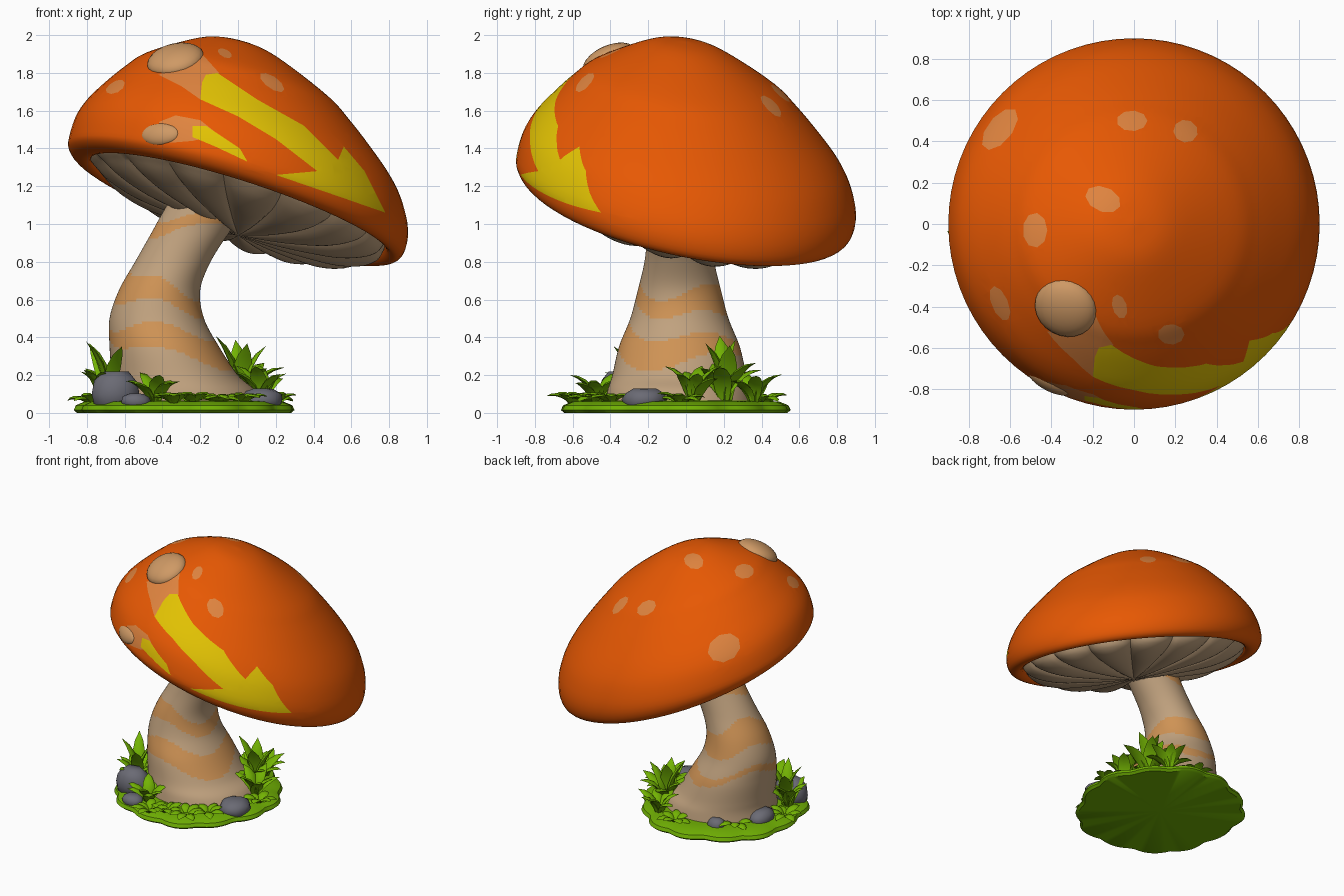
import bpy, bmesh, random
from math import sin, cos, pi, tau, atan2
from mathutils import Vector

random.seed(4)
cube = bpy.data.objects.get("Cube")
if cube:
    bpy.data.objects.remove(cube)


def material(name, rgb):
    m = bpy.data.materials.new(name)
    m.use_nodes = True
    m.diffuse_color = (*rgb, 1)
    bsdf = next(n for n in m.node_tree.nodes if n.type == 'BSDF_PRINCIPLED')
    bsdf.inputs["Base Color"].default_value = (*rgb, 1)
    bsdf.inputs["Roughness"].default_value = 0.8
    return m


ORANGE = material("cap orange", (.80, .098, .001))
YELLOW = material("arrow yellow", (.76, .54, .001))
PALE = material("spot pale orange", (.74, .23, .05))
BUMP = material("bump tan", (.62, .32, .13))
BEIGE = material("stem beige", (.53, .36, .21))
STRIPE = material("stem stripe", (.62, .29, .09))
GRASS = material("grass green", (.16, .43, .001))
LEAF = material("leaf green", (.17, .45, .001))
ROCK = material("rock grey", (.145, .145, .175))


def spline(pts, n):
    """Smooth resampling of a list of tuples."""
    pts = [Vector(p) for p in pts]
    pts = [pts[0]] + pts + [pts[-1]]
    out = []
    for a, b, c, d in zip(pts, pts[1:], pts[2:], pts[3:]):
        for i in range(n):
            t = i / n
            out.append(b + (c - a) * t / 2 + (a * 2 - b * 5 + c * 4 - d) * t * t / 2
                       + (b * 3 - a - c * 3 + d) * t ** 3 / 2)
    return out + [pts[-1]]


def add_rows(bm, rows):
    """Skin closed rings of points."""
    rings = [[bm.verts.new(p) for p in row] for row in rows]
    n = len(rings[0])
    for a, b in zip(rings, rings[1:]):
        for i in range(n):
            j = (i + 1) % n
            bm.faces.new((a[i], a[j], b[j], b[i]))


def clean(bm):
    bmesh.ops.remove_doubles(bm, verts=bm.verts[:], dist=1e-5)
    bmesh.ops.recalc_face_normals(bm, faces=bm.faces[:])


def finish(name, bm, mats, sharp=0.7):
    for f in bm.faces:
        f.smooth = True
    for e in bm.edges:
        e.smooth = e.calc_face_angle(0) < sharp
    me = bpy.data.meshes.new(name)
    bm.to_mesh(me)
    bm.free()
    for m in mats:
        me.materials.append(m)
    ob = bpy.data.objects.new(name, me)
    bpy.context.collection.objects.link(ob)


def tilt(r, a, h):
    """Place a point of the upright cap on the leaning cap."""
    s = 1 - .22 * min(max(h / .15, 0), 1)
    x, y = r * cos(a), r * sin(a)
    return Vector((x, y, 1.07 + h - s * (.315 * x + .195 * y)))


def inside(p, poly):
    hit = False
    for (ax, ay), (bx, by) in zip(poly, poly[1:] + poly[:1]):
        if (ay > p[1]) != (by > p[1]) and p[0] < ax + (p[1] - ay) * (bx - ax) / (by - ay):
            hit = not hit
    return hit


def paint(bm, poly, axis, index):
    """Cut an outline into the cap along an axis, then colour the faces inside."""
    other = 3 - axis            # second flat coordinate: z for axis 1, y for axis 2
    sign = -1 if axis == 1 else 1

    def flat(f):
        c = f.calc_center_median()
        return c.x, c[other]

    for a, b in zip(poly, poly[1:] + poly[:1]):
        near = []
        for f in bm.faces:
            u, v = flat(f)
            if (f.normal[axis] * sign > .03 and min(a[0], b[0]) - .05 < u < max(a[0], b[0]) + .05
                    and min(a[1], b[1]) - .05 < v < max(a[1], b[1]) + .05):
                near.append(f)
        geom = near + list({e for f in near for e in f.edges}) + list({v for f in near for v in f.verts})
        co, no = Vector((a[0], 0, 0)), Vector((b[1] - a[1], 0, 0))
        co[other], no[other] = a[1], a[0] - b[0]
        bmesh.ops.bisect_plane(bm, geom=geom, dist=1e-4, plane_co=co, plane_no=no.normalized())
        bm.normal_update()
    for f in bm.faces:
        if f.normal[axis] * sign > .03 and inside(flat(f), poly):
            f.material_index = index


# Cap: turned profile, leaned over, with a rolled lip
SEG = 72
ring = [tau * i / SEG for i in range(SEG)]
profile = spline([(0, .9), (.15, .88), (.3, .815), (.5, .7), (.6, .61), (.7, .505), (.8, .385),
                  (.865, .27), (.9, .13), (.88, .045), (.83, .01), (.785, .03), (.77, .09)], 4)
bm = bmesh.new()
add_rows(bm, [[tilt(p[0], a, p[1]) for a in ring] for p in profile] + [[tilt(0, 0, .12)] * SEG])
clean(bm)

# Painted spots: x, y, half width, half height, turn
for x, y, w, h, turn in [(-.65, .46, .12, .06, .9), (-.01, .5, .075, .05, 0), (.25, .45, .06, .055, -.3),
                         (-.15, .12, .09, .06, -.4), (-.48, -.03, .06, .085, 0),
                         (-.65, -.385, .04, .09, .4), (-.07, -.4, .035, .06, .3), (.18, -.535, .065, .05, 0)]:
    spot = []
    for i in range(9):
        u, v = w * cos(tau * i / 9), h * sin(tau * i / 9)
        spot.append((x + u * cos(turn) - v * sin(turn), y + u * sin(turn) + v * cos(turn)))
    paint(bm, spot, 2, 1)

# Painted tails behind the two bumps, then the arrow and the short streak
paint(bm, [(-.42, 1.79), (-.3, 1.73), (-.2, 1.66), (-.1, 1.8), (-.19, 1.9)], 1, 1)
paint(bm, [(-.42, 1.54), (-.33, 1.575), (-.2, 1.55), (-.1, 1.47), (-.24, 1.44), (-.36, 1.43)], 1, 1)
paint(bm, [(-.2, 1.66), (-.19, 1.75), (-.17, 1.79), (-.11, 1.8), (.1, 1.66), (.35, 1.52), (.53, 1.34),
           (.56, 1.41), (.67, 1.28), (.78, 1.06), (.55, 1.14), (.2, 1.26), (.42, 1.28), (.2, 1.45),
           (0, 1.57)], 1, 2)
paint(bm, [(-.24, 1.46), (-.24, 1.52), (-.17, 1.52), (.01, 1.4), (.05, 1.33), (-.12, 1.41)], 1, 2)
finish("cap", bm, [ORANGE, PALE, YELLOW])

# Gills: broad rounded folds bulging below the lip
FOLDS, STEP = 15, 12
fold_ring = [tau * i / (FOLDS * STEP) for i in range(FOLDS * STEP)]
under = spline([(.79, .07), (.755, .015), (.68, -.04), (.55, -.085), (.38, -.11), (.2, -.125), (0, -.13)], 4)
rows = [[tilt(0, 0, .1)] * len(fold_ring)]
for p in under:
    depth = .045 * min(1, p[0] / .5)
    rows.append([tilt(p[0], a, p[1] - depth * (abs(sin(FOLDS * a / 2)) ** .7 - .7)) for a in fold_ring])
bm = bmesh.new()
add_rows(bm, rows)
clean(bm)
finish("gills", bm, [BEIGE], .6)

# Raised bumps on the cap
for name, at, normal, size in [("large_bump", (-.33, -.405, 1.865), (-.25, -.45, 1), (.155, .15, .075)),
                               ("small_bump", (-.41, -.765, 1.475), (-.45, -.85, .35), (.115, .065, .04))]:
    bm = bmesh.new()
    bmesh.ops.create_uvsphere(bm, u_segments=24, v_segments=14, radius=1)
    bmesh.ops.scale(bm, vec=size, verts=bm.verts)
    bmesh.ops.rotate(bm, cent=(0, 0, 0), verts=bm.verts,
                     matrix=Vector(normal).to_track_quat('Z', 'Y').to_matrix())
    bmesh.ops.translate(bm, vec=at, verts=bm.verts)
    finish(name, bm, [BUMP])

# Stem: bent tapering tube (height, centre x, radius x, radius y)
stations = spline([(.02, -.27, .42, .4), (.12, -.29, .38, .38), (.2, -.335, .335, .355), (.35, -.39, .29, .32),
                   (.5, -.43, .25, .26), (.65, -.415, .215, .22), (.8, -.345, .2, .185),
                   (.95, -.255, .205, .17), (1.05, -.19, .215, .17), (1.16, -.12, .22, .17)], 10)
wide = [tau * i / 96 for i in range(96)]
bm = bmesh.new()
add_rows(bm, [[(-.27, -.03, .02)] * 96]
         + [[(s[1] + s[2] * cos(a), -.035 + s[3] * sin(a), s[0]) for a in wide] for s in stations]
         + [[(-.12, -.03, 1.16)] * 96])
clean(bm)

# Wavy bands: height, lean, wave, half width, swell and the side where it swells
bands = [(.38, .05, .035, .05, .03, -pi / 4), (.63, .06, .03, .07, .025, pi * .75), (1.01, -.03, .02, .03, .015, pi)]
for f in bm.faces:
    c = f.calc_center_median()
    s = min(stations, key=lambda q: abs(q[0] - c.z))
    turn = atan2((c.y + .035) / s[3], (c.x - s[1]) / s[2])
    for mid, lean, wave, half, swell, side in bands:
        if abs(c.z - mid + lean * cos(turn) - wave * sin(3 * turn)) < half + swell * cos(turn - side):
            f.material_index = 1
finish("stem", bm, [BEIGE, STRIPE])

# Grass mound with a lobed, puffy edge
bm = bmesh.new()
rows = []
for scale, z in [(0, 0), (.97, 0), (1, .015), (.98, .04), (.9, .06), (.75, .065), (0, .065)]:
    row = []
    for a in wide:
        lobe = .03 * abs(sin(6.5 * a)) + .012 * sin(5 * a + 1)
        row.append((-.29 + scale * (.56 + lobe) * cos(a), -.06 + scale * (.585 + lobe) * sin(a), z))
    rows.append(row)
add_rows(bm, rows)
clean(bm)
finish("grass_mound", bm, [GRASS])

# Rocks: lumpy balls half sunk in the grass
for i, (x, y, z, w, d, h) in enumerate([(-.65, -.36, .1, .13, .1, .14), (-.54, -.52, .06, .08, .07, .05),
                                        (.13, -.22, .07, .115, .12, .07), (-.68, .04, .07, .08, .11, .07),
                                        (-.48, .31, .06, .07, .06, .06)]):
    bm = bmesh.new()
    bmesh.ops.create_icosphere(bm, subdivisions=2, radius=1)
    for v in bm.verts:
        v.co *= random.uniform(.94, 1.05)
        v.co.z = min(v.co.z, .85)
        v.co = Vector((x + v.co.x * w, y + v.co.y * d, max(.01, z + v.co.z * h)))
    finish(f"rock_{i + 1}", bm, [ROCK], .6)


def tuft(name, x, y, count, length, width, rise, start=0.0, bend=1.3):
    """Rosette of broad pointed leaves that arch outwards."""
    bm = bmesh.new()
    for i in range(count):
        a = start + tau * i / count + random.uniform(-.2, .2)
        size = length * random.uniform(.85, 1.1)
        steep = rise + random.uniform(-.15, .2)
        out, side = Vector((cos(a), sin(a), 0)), Vector((-sin(a), cos(a), 0))
        p = Vector((x, y, .05)) + out * .015
        rows = []
        for k, w in enumerate((.5, .8, 1, .95, .65, 0)):
            e = steep - bend * k / 5
            along = out * cos(e) + Vector((0, 0, sin(e)))
            thick = along.cross(side) * width * w * .35
            rows.append([p + side * w * width, p + side * w * width * .5 + thick, p - side * w * width * .5 + thick,
                         p - side * w * width, p - thick * .5])
            p = p + along * size / 5
            p.z = max(p.z, .06)
        add_rows(bm, rows)
    clean(bm)
    finish(name, bm, [LEAF], 1.2)


# Tall tufts beside the stem
tuft("left_tuft", -.71, -.24, 8, .25, .045, 1.35)
tuft("left_tuft_core", -.69, -.24, 4, .36, .045, 1.6, .4, .9)
tuft("right_tuft", .03, .2, 7, .28, .05, 1.3)
tuft("right_tuft_core", .01, .21, 4, .39, .055, 1.6, .3, .8)
tuft("right_side_tuft", .12, .04, 7, .24, .045, 1.35)
tuft("back_tuft", -.02, .36, 7, .22, .04, 1.2)
tuft("front_tuft", -.44, -.47, 8, .2, .042, 1.25)

# Low rosettes around the edge
for i, (x, y) in enumerate([(-.24, -.54), (-.1, -.5), (.02, -.4), (-.34, -.6), (.2, -.03),
                            (-.58, .22), (-.2, .42), (-.78, -.1)]):
    tuft(f"low_rosette_{i + 1}", x, y, 7, .13, .034, .75, i * .4)
